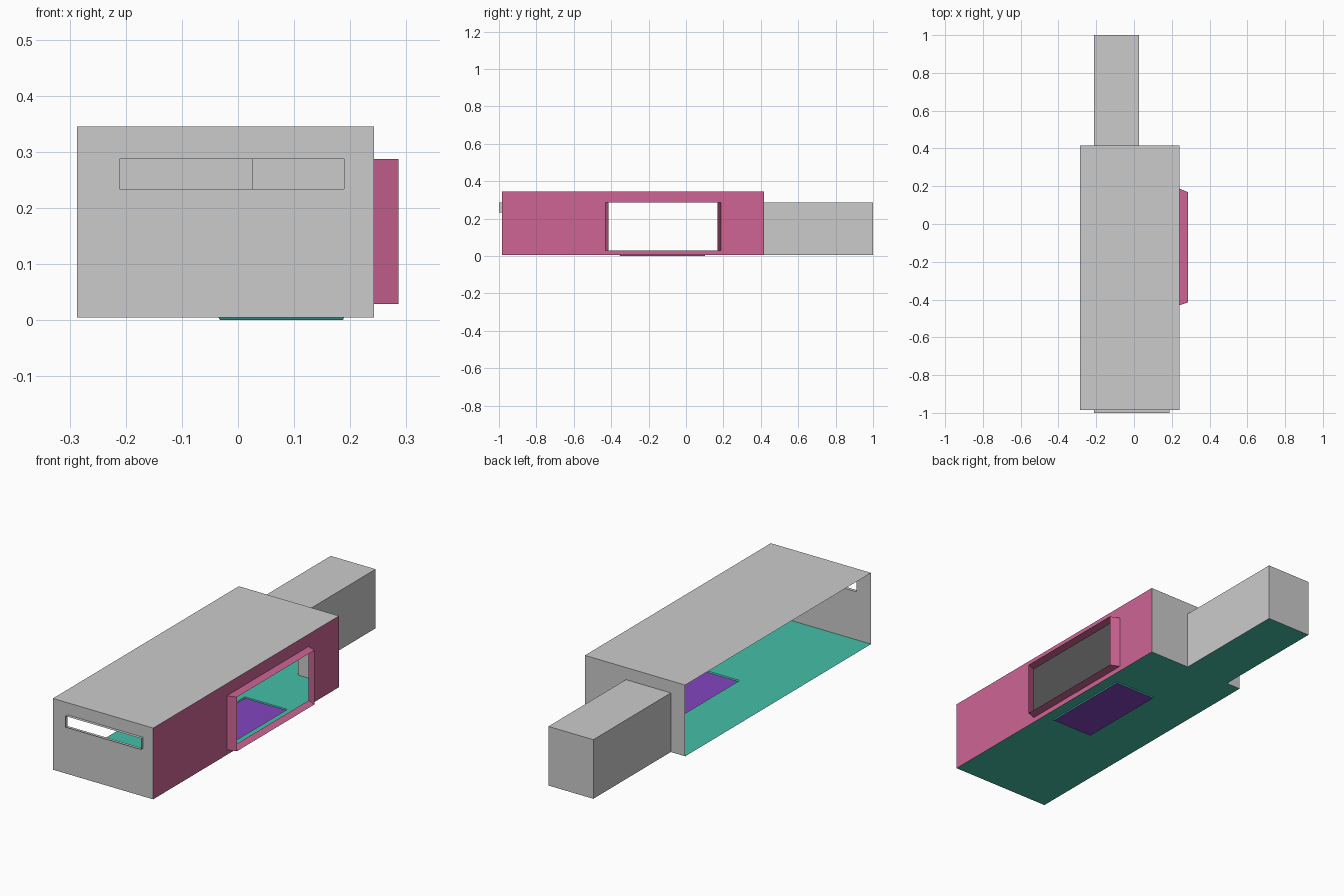
import bpy, bmesh
from mathutils import Vector

if "Cube" in bpy.data.objects:
    bpy.data.objects.remove(bpy.data.objects["Cube"])

# Main dimensions of the room, corridor and openings
X0, X1, Y0, Y1, Z0, Z1 = -0.287, 0.242, -0.985, 0.416, 0.005, 0.345
CX0, CX1, CY, CZ = -0.211, 0.026, 1.0, 0.287
ROOM = Vector((-0.02, -0.28, 0.17))
HALL = Vector((-0.09, 0.7, 0.15))


def material(name, rgb):
    m = bpy.data.materials.new(name)
    m.diffuse_color = (*rgb, 1)
    m.use_nodes = True
    m.node_tree.nodes["Principled BSDF"].inputs["Base Color"].default_value = m.diffuse_color
    return m


pink = material("pink", (0.62, 0.13, 0.30))
teal = material("teal", (0.06, 0.53, 0.39))
purple = material("purple", (0.23, 0.06, 0.53))


def point(axis, pos, u, v):
    p = [u, v]
    p.insert(axis, pos)
    return p


def rect(axis, pos, u0, u1, v0, v1):
    """Corner loop of a rectangle lying across the given axis."""
    return [point(axis, pos, u, v) for u, v in ((u0, v0), (u1, v0), (u1, v1), (u0, v1))]


def panel(axis, pos, outer, hole=None):
    """Flat panel as quads around an optional rectangular hole."""
    if hole is None:
        return [rect(axis, pos, *outer)]
    a, b, c, d = outer
    e, f, g, h = hole
    cells = [(a, e, c, g), (e, f, c, g), (f, b, c, g),
             (a, e, g, h), (f, b, g, h),
             (a, e, h, d), (e, f, h, d), (f, b, h, d)]
    return [rect(axis, pos, *q) for q in cells if q[1] - q[0] > 1e-5 and q[3] - q[2] > 1e-5]


def reveal(loop_a, loop_b):
    """Four sides joining two rectangles."""
    return [[loop_a[i], loop_a[(i + 1) % 4], loop_b[(i + 1) % 4], loop_b[i]] for i in range(4)]


def build(name, faces, mat=None, toward=ROOM):
    """Mesh object whose faces look toward an interior point."""
    bm = bmesh.new()
    for quad in faces:
        f = bm.faces.new([bm.verts.new(p) for p in quad])
        f.normal_update()
        if f.normal.dot(toward - f.calc_center_median()) < 0:
            f.normal_flip()
    bmesh.ops.remove_doubles(bm, verts=bm.verts, dist=1e-5)
    mesh = bpy.data.meshes.new(name)
    bm.to_mesh(mesh)
    bm.free()
    if mat:
        mesh.materials.append(mat)
    obj = bpy.data.objects.new(name, mesh)
    bpy.context.collection.objects.link(obj)
    return obj


# Room shell; the left side is open
build("ceiling", panel(2, Z1, (X0, X1, Y0, Y1)))
build("back_wall", panel(1, Y1, (X0, X1, Z0, Z1), (CX0, CX1, Z0, CZ)))

# Front wall with a narrow slot and its shallow reveal
slot = (CX0, 0.189, 0.234, CZ)
build("front_wall", panel(1, Y0, (X0, X1, Z0, Z1), slot))
build("slot_reveal", reveal(rect(1, Y0, *slot), rect(1, -1.0, *slot)),
      toward=Vector((-0.011, -0.99, 0.26)))

# Right wall with a window bay tapering outwards
window = (-0.43, 0.187, 0.029, CZ)
window_out = (-0.415, 0.168, 0.029, CZ)
build("window_wall", panel(0, X1, (Y0, Y1, Z0, Z1), window), pink)
build("window_reveal", reveal(rect(0, X1, *window), rect(0, 0.286, *window_out)), pink,
      toward=Vector((0.26, -0.12, 0.16)))

# Floor of room and corridor, with a shallow sunken patch
pit = (-0.035, 0.189, -0.355, 0.102)
pit_low = (-0.032, 0.187, -0.352, 0.1)
build("floor", panel(2, Z0, (X0, X1, Y0, Y1), pit)
      + panel(2, Z0, (CX0, CX1, Y1, CY)), teal)
build("pit_sides", reveal(rect(2, Z0, *pit), rect(2, 0, *pit_low)), teal)
build("pit_bottom", panel(2, 0, pit_low), purple)

# Corridor behind the room
build("corridor", panel(2, CZ, (CX0, CX1, Y1, CY))
      + panel(0, CX0, (Y1, CY, Z0, CZ)) + panel(0, CX1, (Y1, CY, Z0, CZ))
      + panel(1, CY, (CX0, CX1, Z0, CZ)), toward=HALL)
